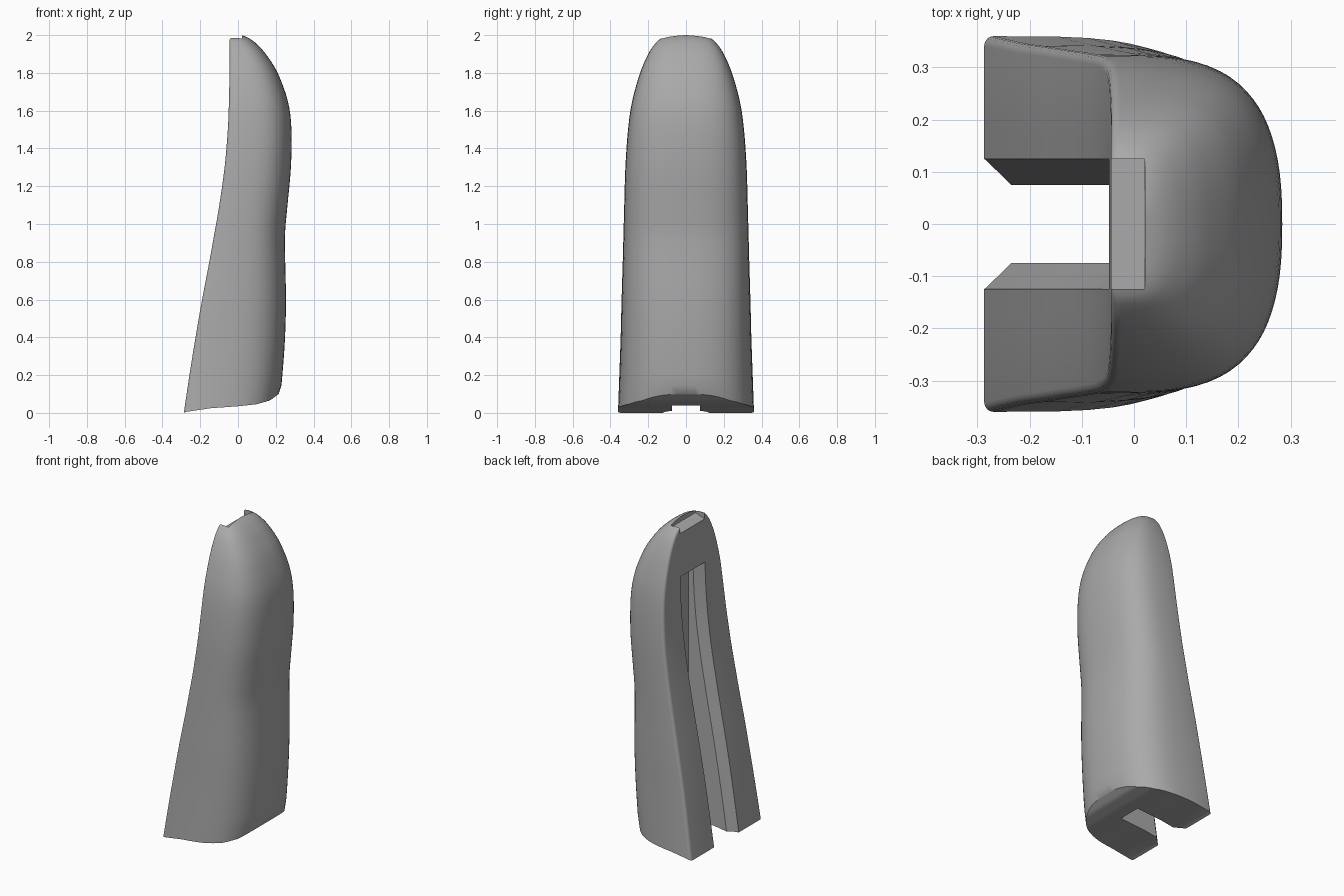
import bpy, bmesh, math

cube = bpy.data.objects.get("Cube")
if cube:
    bpy.data.objects.remove(cube, do_unlink=True)

grey = bpy.data.materials.new("plain grey")
grey.use_nodes = True
grey.diffuse_color = (0.4, 0.4, 0.4, 1)
grey.node_tree.nodes["Principled BSDF"].inputs["Base Color"].default_value = (0.4, 0.4, 0.4, 1)

# Key sections of the shell: height, flat back x, domed front x, half width
KEYS = [
    (0.0, -0.287, 0.215, 0.36), (0.2, -0.257, 0.235, 0.353), (0.4, -0.225, 0.249, 0.346),
    (0.6, -0.19, 0.254, 0.341), (0.8, -0.152, 0.25, 0.335), (0.95, -0.125, 0.249, 0.331),
    (1.1, -0.099, 0.262, 0.327), (1.3, -0.071, 0.28, 0.321), (1.5, -0.054, 0.283, 0.307),
    (1.65, -0.048, 0.264, 0.285), (1.8, -0.045, 0.21, 0.243), (1.9, -0.044, 0.147, 0.2),
    (1.955, -0.044, 0.097, 0.163), (1.985, -0.044, 0.056, 0.125), (2.0, -0.044, 0.02, 0.05),
]
UNDERSIDE = [(-0.287, 0.0), (-0.235, 0.018), (0.0, 0.035), (0.1, 0.046), (0.17, 0.066), (0.215, 0.1)]


def smooth_rows(keys, steps):
    """Catmull-Rom curve through the key rows."""
    rows = []
    for i in range(len(keys) - 1):
        a, b, c, d = (keys[min(max(i + k, 0), len(keys) - 1)] for k in (-1, 0, 1, 2))
        for s in range(steps):
            t = s / steps
            rows.append(tuple(
                q + 0.5 * t * (r - p + t * (2 * p - 5 * q + 4 * r - u + t * (3 * (q - r) + u - p)))
                for p, q, r, u in zip(a, b, c, d)))
    return rows + [keys[-1]]


def lerp_table(table, x):
    for (x0, v0), (x1, v1) in zip(table, table[1:]):
        if x <= x1:
            return v0 + (v1 - v0) * max(0, (x - x0) / (x1 - x0))
    return table[-1][1]


def section(back, front, half, n=20):
    """D-shaped outline, flat at the back with small rounded corners."""
    r = min(0.018, half * 0.3, (front - back) * 0.2)
    pts = [(back, half * 0.5)]
    for k in range(5):
        a = math.pi / 2 * k / 4
        pts.append((back + r * (1 - math.cos(a)), half - r + r * math.sin(a)))
    for k in range(1, n + 1):
        a = math.pi / 2 * (1 - k / n)
        pts.append((back + (front - back) * math.cos(a) ** 0.5, half * math.sin(a) ** 0.8))
    return pts + [(x, -y) for x, y in reversed(pts[:-1])]


def new_object(name, bm):
    bmesh.ops.recalc_face_normals(bm, faces=bm.faces[:])
    mesh = bpy.data.meshes.new(name)
    bm.to_mesh(mesh)
    bm.free()
    obj = bpy.data.objects.new(name, mesh)
    bpy.context.collection.objects.link(obj)
    obj.data.materials.append(grey)
    return obj


def loft(name, rings):
    """Skin a stack of rings and close both ends with strips."""
    bm = bmesh.new()
    rows = [[bm.verts.new(p) for p in ring] for ring in rings]
    n = len(rows[0])
    for lo, hi in zip(rows, rows[1:]):
        for i in range(n):
            j = (i + 1) % n
            bm.faces.new((lo[i], lo[j], hi[j], hi[i]))
    for row in (rows[0], rows[-1]):
        for i in range((n - 1) // 2):
            quad = [row[i], row[i + 1], row[n - 2 - i], row[n - 1 - i]]
            bm.faces.new(list(dict.fromkeys(quad)))
    return new_object(name, bm)


def cut(body, cutter):
    mod = body.modifiers.new("cut", "BOOLEAN")
    mod.operation = "DIFFERENCE"
    mod.solver = "EXACT"
    mod.object = cutter
    bpy.context.view_layer.objects.active = body
    bpy.ops.object.modifier_apply(modifier=mod.name)
    bpy.data.objects.remove(cutter, do_unlink=True)


# Shell with a raised, curved underside
rows = smooth_rows(KEYS, 4)
rings = [[(x, y, lerp_table(UNDERSIDE, x)) for x, y in section(*rows[0][1:])]]
rings += [[(x, y, z) for x, y in section(b, f, h)] for z, b, f, h in rows if z > 0.12]
shell = loft("grip_shell", rings)

# Long chamfered slot that follows the curved back face
SLOT_TOP, FLOOR = 1.67, 0.035
levels = [(-0.1, rows[0][1] - 0.015)] + [(z, b) for z, b, f, h in rows if z < SLOT_TOP - 0.02]
levels.append((SLOT_TOP, -0.048))
slot_rings = []
for z, b in levels:
    side = [(b - 0.1, 0.125), (b, 0.125), (b + 0.05, 0.075), (FLOOR, 0.075)]
    slot_rings.append([(x, y, z) for x, y in side] + [(x, -y, z) for x, y in reversed(side)])
cut(shell, loft("slot_cutter", slot_rings))

# Shallow notch at the top of the back face
profile = [(-0.1, 1.925), (0.02, 1.97), (0.026, 2.1), (-0.1, 2.1)]
notch = loft("notch_cutter", [[(x, y, z) for x, z in profile] for y in (-0.125, 0.125)])
cut(shell, notch)

# Smooth shading with crisp cut edges
bpy.ops.object.select_all(action="DESELECT")
shell.select_set(True)
bpy.context.view_layer.objects.active = shell
bpy.ops.object.shade_smooth_by_angle(angle=math.radians(35))
